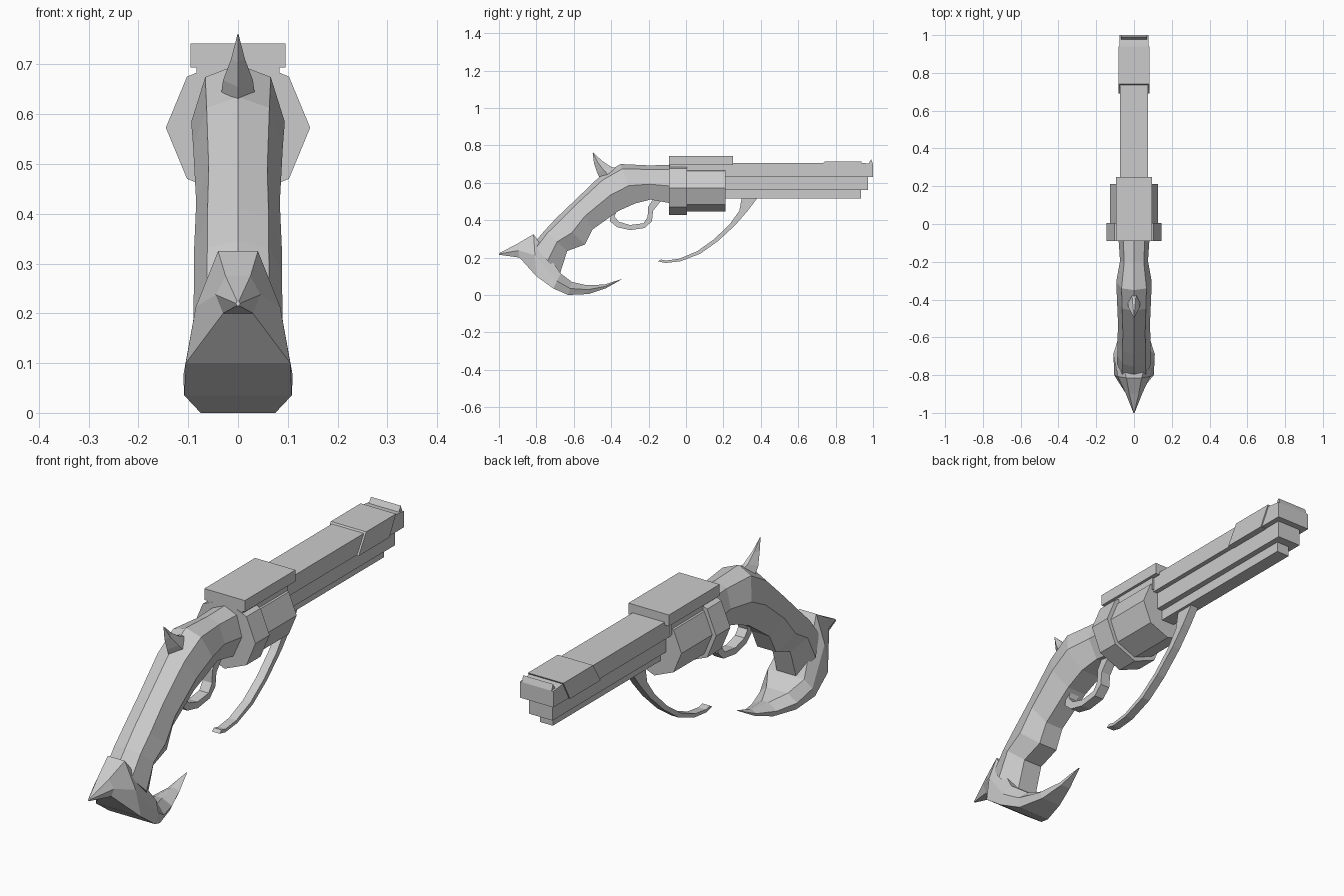
import bpy, bmesh, math
from mathutils import Vector


def finish(name, bm):
    bmesh.ops.remove_doubles(bm, verts=bm.verts, dist=0.0005)
    bmesh.ops.recalc_face_normals(bm, faces=bm.faces)
    mesh = bpy.data.meshes.new(name)
    bm.to_mesh(mesh)
    bm.free()
    obj = bpy.data.objects.new(name, mesh)
    bpy.context.collection.objects.link(obj)
    return obj


def loft(name, stations):
    """Each station: (a, b, [(t, half_width)...]), a and b being (y, z) points."""
    bm = bmesh.new()
    rings = []
    for a, b, section in stations:
        right = []
        for t, w in section:
            p = Vector(a).lerp(Vector(b), t)
            right.append((w, p.x, p.y))
        left = [(-x, y, z) for x, y, z in reversed(right)]
        rings.append([bm.verts.new(c) for c in right + left])
    n = len(rings[0])
    for r, s in zip(rings, rings[1:]):
        for i in range(n):
            j = (i + 1) % n
            bm.faces.new((r[i], r[j], s[j], s[i]))
    bm.faces.new(rings[0])
    bm.faces.new(rings[-1])
    return finish(name, bm)


def slab(name, profile, hw):
    """Side profile in (y, z), extruded symmetrically across x."""
    bm = bmesh.new()
    face = bm.faces.new([bm.verts.new((-hw, y, z)) for y, z in profile])
    out = bmesh.ops.extrude_face_region(bm, geom=[face])
    moved = [v for v in out["geom"] if isinstance(v, bmesh.types.BMVert)]
    bmesh.ops.translate(bm, verts=moved, vec=(2 * hw, 0, 0))
    return finish(name, bm)


def box(name, y0, y1, z0, z1, hw):
    return slab(name, [(y0, z0), (y1, z0), (y1, z1), (y0, z1)], hw)


def octagon(name, y0, y1, r, zc=0.573):
    bpy.ops.mesh.primitive_cylinder_add(vertices=8, radius=r, depth=y1 - y0,
                                        location=(0, (y0 + y1) / 2, zc),
                                        rotation=(math.pi / 2, 0, 0))
    bpy.context.object.name = name


def strip(name, pairs, hw):
    """Curved bar running through pairs of (outer, inner) points."""
    loft(name, [(a, b, [(0, hw), (1, hw)]) for a, b in pairs])


# Stepped barrel
box("barrel_upper", 0.15, 0.94, 0.632, 0.706, 0.075)
box("barrel_middle", 0.15, 0.973, 0.56, 0.634, 0.055)
box("barrel_lower", 0.15, 0.935, 0.517, 0.562, 0.03)
slab("barrel_sleeve", [(0.69, 0.63), (0.895, 0.63), (0.94, 0.713), (0.74, 0.713)], 0.083)
slab("muzzle", [(0.885, 0.632), (1.0, 0.632), (1.0, 0.70), (0.93, 0.708)], 0.078)
slab("front_sight", [(0.975, 0.70), (1.0, 0.70), (0.99, 0.725)], 0.07)

# Frame and cylinder
box("top_strap", -0.09, 0.25, 0.694, 0.742, 0.095)
box("strap_support", -0.088, 0.215, 0.64, 0.696, 0.083)
octagon("recoil_plate", -0.09, 0.005, 0.145)
octagon("cylinder", 0.0, 0.212, 0.127)

# Grip: ridged back, wide sides, narrow underside
grip = [((-0.08, 0.695), (-0.08, 0.49), 0.082),
        ((-0.20, 0.693), (-0.19, 0.51), 0.074),
        ((-0.35, 0.700), (-0.27, 0.49), 0.094),
        ((-0.46, 0.635), (-0.36, 0.45), 0.090),
        ((-0.59, 0.510), (-0.50, 0.35), 0.084),
        ((-0.695, 0.41), (-0.54, 0.27), 0.088),
        ((-0.755, 0.345), (-0.635, 0.235), 0.088),
        ((-0.82, 0.27), (-0.675, 0.11), 0.090)]
loft("grip", [(a, b, [(0, 0), (0.12, 0.7 * w), (0.55, w), (1, 0.5 * w)]) for a, b, w in grip])

# Hooked pommel with tail point
pommel = [((-1.0, 0.215), (-0.995, 0.225), (0.003, 0.004, 0.002)),
          ((-0.89, 0.20), (-0.90, 0.275), (0.030, 0.045, 0.025)),
          ((-0.80, 0.10), (-0.815, 0.325), (0.105, 0.085, 0.040)),
          ((-0.71, 0.035), (-0.67, 0.115), (0.108, 0.11, 0.085)),
          ((-0.63, 0.0), (-0.61, 0.07), (0.075, 0.088, 0.050)),
          ((-0.52, 0.005), (-0.53, 0.052), (0.045, 0.058, 0.015)),
          ((-0.43, 0.035), (-0.435, 0.056), (0.022, 0.028, 0.005)),
          ((-0.345, 0.083), (-0.345, 0.085), (0.002, 0.002, 0.002))]
loft("pommel", [(a, b, list(zip((0, 0.5, 1), w))) for a, b, w in pommel])

# Hammer spur
hammer = [((-0.36, 0.675), (-0.455, 0.61), 0.034),
          ((-0.40, 0.685), (-0.475, 0.655), 0.030),
          ((-0.45, 0.718), (-0.492, 0.705), 0.014),
          ((-0.497, 0.762), (-0.499, 0.76), 0.001)]
loft("hammer", [(a, b, [(0, 0.3 * w), (0.55, w), (1, 0)]) for a, b, w in hammer])

# Trigger guard
strip("trigger_guard", [((-0.40, 0.45), (-0.37, 0.45)),
                        ((-0.407, 0.395), (-0.382, 0.42)),
                        ((-0.37, 0.363), (-0.36, 0.392)),
                        ((-0.30, 0.347), (-0.30, 0.374)),
                        ((-0.22, 0.358), (-0.228, 0.383)),
                        ((-0.182, 0.395), (-0.205, 0.417)),
                        ((-0.176, 0.45), (-0.203, 0.47)),
                        ((-0.12, 0.52), (-0.165, 0.53))], 0.022)

# Sweeping lever below the barrel
strip("lever", [((0.39, 0.53), (0.30, 0.53)),
                ((0.33, 0.45), (0.285, 0.45)),
                ((0.265, 0.375), (0.235, 0.38)),
                ((0.17, 0.287), (0.15, 0.298)),
                ((0.075, 0.22), (0.06, 0.234)),
                ((-0.03, 0.180), (-0.035, 0.194)),
                ((-0.11, 0.171), (-0.108, 0.184)),
                ((-0.15, 0.18), (-0.135, 0.19))], 0.018)
